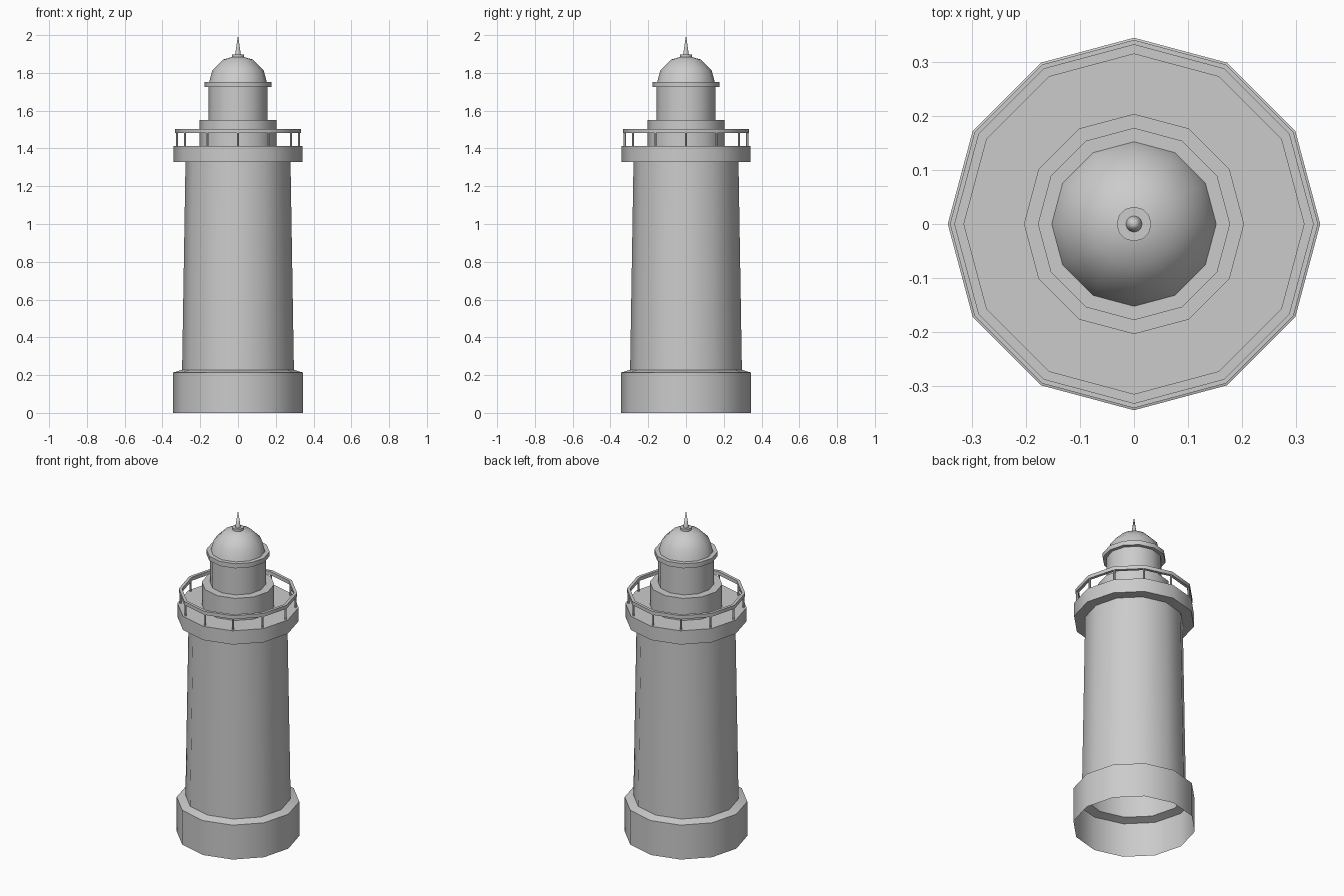
import bpy
import bmesh
from math import cos, sin, pi, radians

SIDES = 12

cube = bpy.data.objects.get("Cube")
if cube:
    bpy.data.objects.remove(cube, do_unlink=True)

stone = bpy.data.materials.new("stone_grey")
stone.use_nodes = True
colour = (0.6, 0.6, 0.6, 1)
stone.diffuse_color = colour
stone.node_tree.nodes["Principled BSDF"].inputs["Base Color"].default_value = colour


def finish(name, bm):
    bmesh.ops.recalc_face_normals(bm, faces=bm.faces)
    mesh = bpy.data.meshes.new(name)
    bm.to_mesh(mesh)
    bm.free()
    mesh.materials.append(stone)
    obj = bpy.data.objects.new(name, mesh)
    bpy.context.collection.objects.link(obj)
    bpy.ops.object.select_all(action="DESELECT")
    obj.select_set(True)
    bpy.context.view_layer.objects.active = obj
    bpy.ops.object.shade_smooth_by_angle(angle=radians(40))
    return obj


def lathe(name, profile, closed=False, sides=SIDES):
    """Turn a (radius, height) profile around z; radius 0 becomes a pole."""
    bm = bmesh.new()
    rings = []
    for r, z in profile:
        if r == 0:
            rings.append([bm.verts.new((0, 0, z))] * sides)
        else:
            rings.append([bm.verts.new((r * cos(2 * pi * k / sides),
                                        r * sin(2 * pi * k / sides), z))
                          for k in range(sides)])
    pairs = list(zip(rings, rings[1:]))
    if closed:
        pairs.append((rings[-1], rings[0]))
    for low, high in pairs:
        for k in range(sides):
            n = (k + 1) % sides
            corners = dict.fromkeys((low[k], low[n], high[n], high[k]))
            bm.faces.new(list(corners))
    return finish(name, bm)


def drum(name, r, z0, z1, sides=SIDES):
    return lathe(name, [(0, z0), (r, z0), (r, z1), (0, z1)], sides=sides)


# Hollow plinth and tapering tower, open underneath
lathe("plinth", [(0.345, 0), (0.345, 0.213), (0.296, 0.228)])
lathe("tower", [(0.296, 0.228), (0.278, 1.33)])

# Gallery deck and lantern room
drum("gallery_deck", 0.341, 1.328, 1.413)
drum("lantern_base", 0.204, 1.413, 1.55)
drum("lantern_room", 0.157, 1.55, 1.724)
drum("roof_ring", 0.178, 1.724, 1.752)

# Dome with finial
R, CENTRE = 0.157, 1.735
lathe("dome", [(R * cos(i * pi / 6), CENTRE + R * sin(i * pi / 6)) for i in range(3)]
      + [(0, CENTRE + R)])
drum("finial_collar", 0.032, 1.872, 1.898)
lathe("spire", [(0, 1.898), (0.015, 1.898), (0, 2.0)])

# Gallery railing
lathe("handrail", [(0.315, 1.481), (0.333, 1.481), (0.333, 1.503), (0.315, 1.503)],
      closed=True)
bm = bmesh.new()
for k in range(SIDES):
    a = 2 * pi * k / SIDES
    made = bmesh.ops.create_cone(bm, cap_ends=True, segments=6, radius1=0.006,
                                 radius2=0.006, depth=0.07)
    bmesh.ops.translate(bm, verts=made["verts"],
                        vec=(0.324 * cos(a), 0.324 * sin(a), 1.447))
finish("railing_posts", bm)
